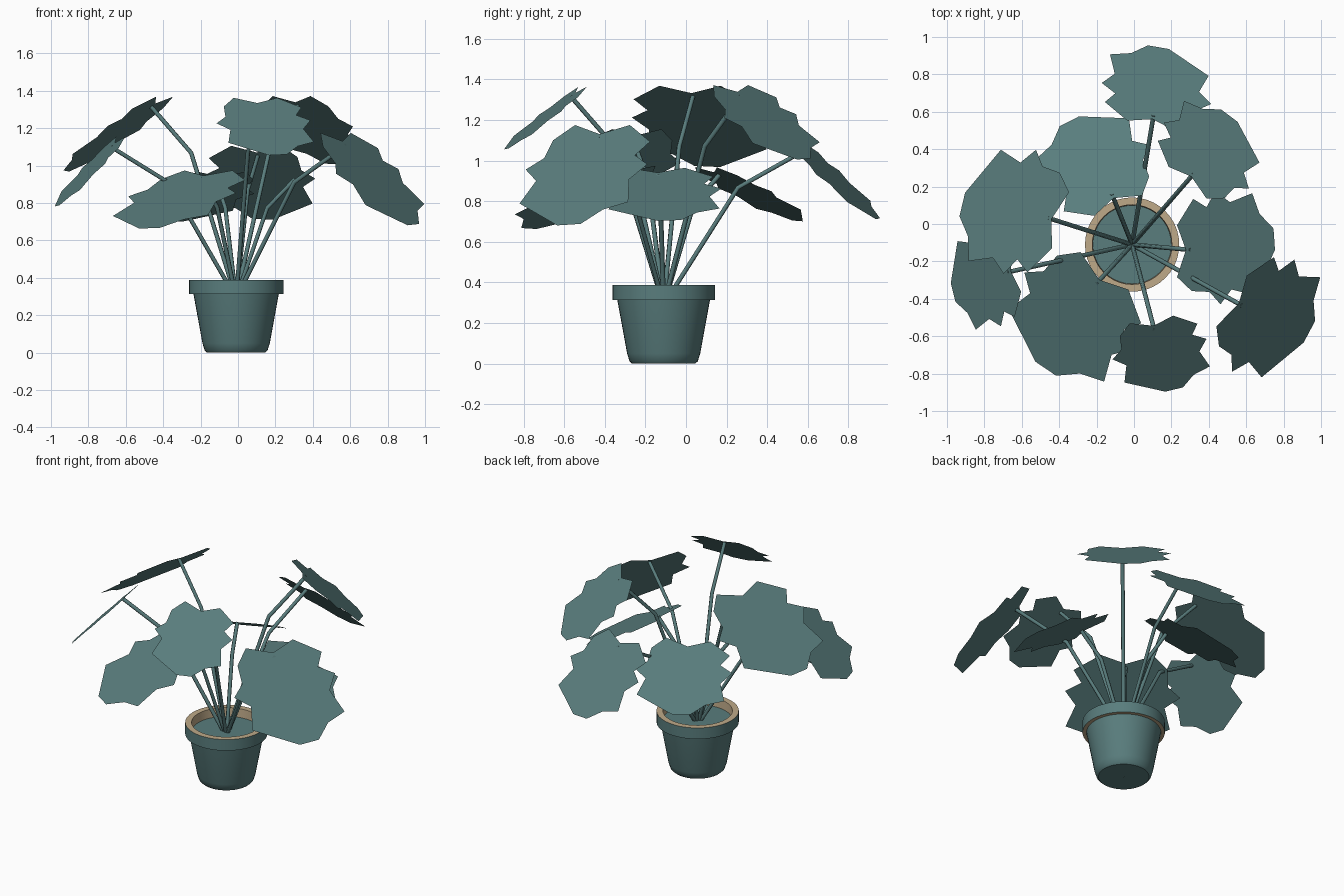
import bpy
import bmesh
from math import cos, sin, pi, radians
from mathutils import Vector

cube = bpy.data.objects.get("Cube")
if cube:
    bpy.data.objects.remove(cube)


def material(name, rgb):
    mat = bpy.data.materials.new(name)
    mat.use_nodes = True
    color = (*rgb, 1.0)
    mat.diffuse_color = color
    mat.node_tree.nodes["Principled BSDF"].inputs["Base Color"].default_value = color
    return mat


TEAL = material("muted teal", (0.10, 0.205, 0.205))
TAN = material("clay tan", (0.52, 0.40, 0.25))
POT = Vector((-0.01, -0.11, 0))
ROOT = POT + Vector((0, 0, 0.29))


def add_object(name, bm, *mats):
    mesh = bpy.data.meshes.new(name)
    bm.to_mesh(mesh)
    bm.free()
    for mat in mats:
        mesh.materials.append(mat)
    obj = bpy.data.objects.new(name, mesh)
    bpy.context.collection.objects.link(obj)
    return obj


def lathe(name, profile, tan_bands=(), sides=40):
    """Turn a (radius, height) profile around the pot axis."""
    bm = bmesh.new()
    rings = []
    for r, z in profile:
        angles = [2 * pi * i / sides for i in range(sides)]
        rings.append([bm.verts.new(POT + Vector((r * cos(t), r * sin(t), z))) for t in angles])
    for band, (low, high) in enumerate(zip(rings, rings[1:])):
        for i in range(sides):
            j = (i + 1) % sides
            face = bm.faces.new((low[i], low[j], high[j], high[i]))
            face.material_index = int(band in tan_bands)
    return add_object(name, bm, TEAL, TAN), rings


# Pot: closed base, tapered wall, collar with a tan lip and inside
def build_pot():
    profile = [(0.001, 0), (0.155, 0), (0.168, 0.012), (0.18, 0.05), (0.228, 0.313),
               (0.252, 0.313), (0.252, 0.388), (0.213, 0.388), (0.208, 0.30)]
    pot, _ = lathe("pot", profile, tan_bands=(4, 6, 7))
    soil, _ = lathe("soil", [(0.215, 0.33), (0.001, 0.33)])
    bpy.ops.object.select_all(action="DESELECT")
    pot.select_set(True)
    bpy.context.view_layer.objects.active = pot
    bpy.ops.object.shade_smooth_by_angle(angle=radians(35))


build_pot()

# Toothed leaf outline: (along the leaf, to its left), from the stem notch round the tip
OUTLINE = [(-0.27, -0.01), (-0.33, 0.14), (-0.22, 0.30), (-0.13, 0.25), (-0.07, 0.345),
           (0.03, 0.28), (0.18, 0.335), (0.23, 0.21), (0.325, 0.12), (0.335, -0.01),
           (0.19, -0.285), (0.04, -0.25), (-0.035, -0.34), (-0.11, -0.265),
           (-0.23, -0.26), (-0.33, -0.175)]


def leaf_and_stem(name, center, heading, droop, size):
    h, d = radians(heading), radians(droop)
    along = Vector((cos(h) * cos(d), sin(h) * cos(d), -sin(d)))
    left = Vector((-sin(h), cos(h), 0))
    points = [Vector(center) + size * (a * along + b * left) for a, b in OUTLINE]

    # Flat leaf blade
    bm = bmesh.new()
    bm.faces.new([bm.verts.new(p) for p in reversed(points)])
    add_object(name + "_leaf", bm, TEAL)

    # Stem rising steeply, then bending out to the leaf
    end = points[0] + along * 0.03
    span = end - ROOT
    bend = ROOT + Vector((span.x * 0.53, span.y * 0.53, span.z * 0.76))
    curve = bpy.data.curves.new(name + "_stem", "CURVE")
    curve.dimensions = "3D"
    curve.bevel_depth = 0.012
    curve.bevel_resolution = 1
    curve.use_fill_caps = True
    spline = curve.splines.new("POLY")
    spline.points.add(2)
    for point, co in zip(spline.points, (ROOT, bend, end)):
        point.co = (*co, 1)
    curve.materials.append(TEAL)
    stem = bpy.data.objects.new(name + "_stem", curve)
    bpy.context.collection.objects.link(stem)
    bpy.ops.object.select_all(action="DESELECT")
    stem.select_set(True)
    bpy.context.view_layer.objects.active = stem
    bpy.ops.object.convert(target="MESH")


# Leaves: centre, compass heading, downward tilt, size
leaf_and_stem("back", (0.13, 0.73, 0.91), 77, 43, 0.87)
leaf_and_stem("back_left", (0.41, 0.39, 1.19), 50, 41, 0.84)
leaf_and_stem("back_right", (-0.20, 0.33, 0.835), 113, 27, 0.88)
leaf_and_stem("right_upper", (-0.65, 0.08, 1.17), 163, 37, 1.0)
leaf_and_stem("right_outer", (-0.80, -0.29, 0.97), 191, 46, 0.78)
leaf_and_stem("front_right", (-0.33, -0.50, 0.82), 232, 27, 1.03)
leaf_and_stem("front", (0.14, -0.70, 1.21), -80, 38, 0.75)
leaf_and_stem("front_left", (0.72, -0.51, 0.93), -31, 48, 1.0)
leaf_and_stem("left", (0.49, -0.13, 0.835), 0, 26.5, 0.88)
